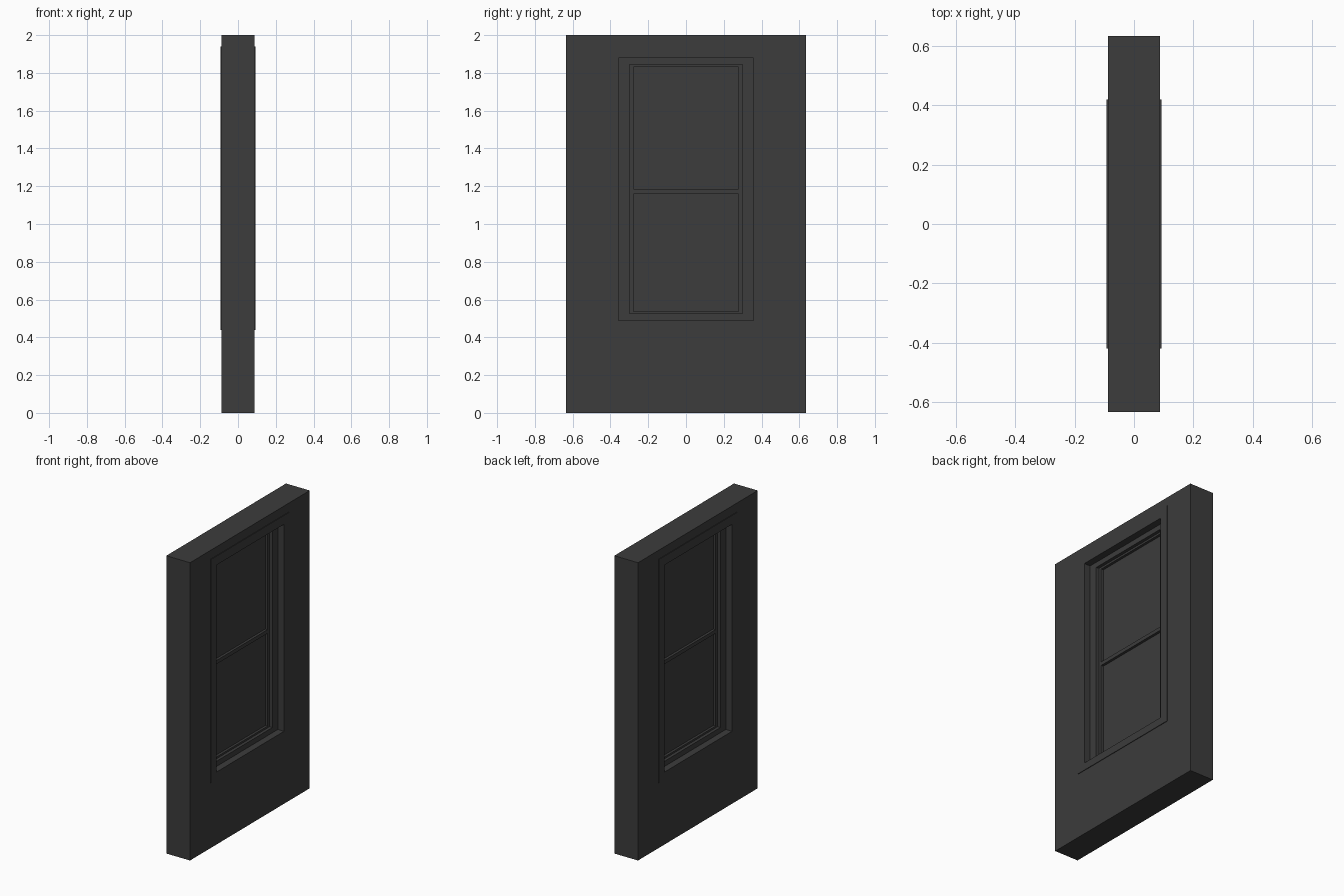
import bpy, bmesh

if "Cube" in bpy.data.objects:
    bpy.data.objects.remove(bpy.data.objects["Cube"])

mat = bpy.data.materials.new("dark_grey")
mat.diffuse_color = (0.045, 0.045, 0.045, 1)
mat.use_nodes = True
mat.node_tree.nodes["Principled BSDF"].inputs["Base Color"].default_value = mat.diffuse_color


def finish(name, bm):
    bmesh.ops.recalc_face_normals(bm, faces=bm.faces)
    me = bpy.data.meshes.new(name)
    bm.to_mesh(me)
    bm.free()
    me.materials.append(mat)
    ob = bpy.data.objects.new(name, me)
    bpy.context.collection.objects.link(ob)
    return ob


def loop(bm, rect, x):
    y0, y1, z0, z1 = rect
    return [bm.verts.new((x, y, z)) for y, z in
            ((y0, z0), (y1, z0), (y1, z1), (y0, z1))]


def ring(name, outer, inner, x0, x1):
    """Rectangular frame in the YZ plane, from x0 to x1."""
    bm = bmesh.new()
    loops = [loop(bm, outer, x0), loop(bm, outer, x1),
             loop(bm, inner, x1), loop(bm, inner, x0)]
    for a, b in zip(loops, loops[1:] + loops[:1]):
        for i in range(4):
            j = (i + 1) % 4
            bm.faces.new((a[i], a[j], b[j], b[i]))
    return finish(name, bm)


def box(name, rect, x0, x1):
    bm = bmesh.new()
    a, b = loop(bm, rect, x0), loop(bm, rect, x1)
    bm.faces.new(a)
    bm.faces.new(b)
    for i in range(4):
        j = (i + 1) % 4
        bm.faces.new((a[i], a[j], b[j], b[i]))
    return finish(name, bm)


# nested outlines as (y0, y1, z0, z1)
wall = (-0.635, 0.635, 0.0, 2.0)
casing = (-0.42, 0.42, 0.44, 1.94)
opening = (-0.357, 0.357, 0.49, 1.88)
jamb = (-0.30, 0.30, 0.525, 1.845)
pane = (-0.278, 0.278, 0.537, 1.832)

# wall panel with window hole
ring("wall", wall, casing, -0.088, 0.088)
# casing trim standing slightly proud on both faces
ring("casing", casing, opening, -0.092, 0.092)
# recessed frame and sash
ring("window_frame", opening, jamb, -0.046, 0.046)
ring("sash", jamb, pane, -0.025, 0.025)
# meeting rail and the two panes
box("meeting_rail", (pane[0], pane[1], 1.16, 1.185), -0.025, 0.025)
box("lower_pane", (pane[0], pane[1], pane[2], 1.16), -0.008, 0.008)
box("upper_pane", (pane[0], pane[1], 1.185, pane[3]), -0.008, 0.008)
